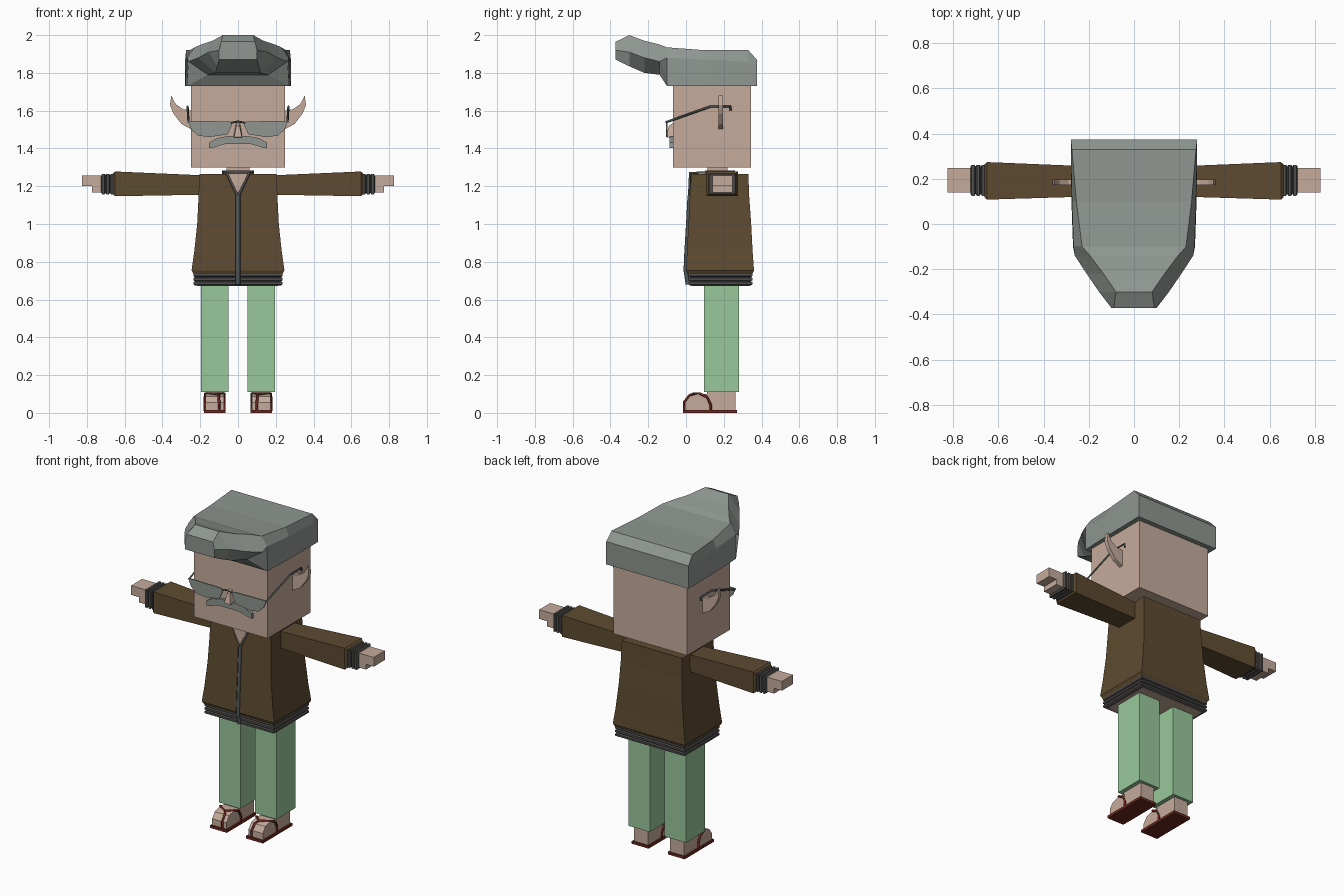
import bpy
import bmesh

cube = bpy.data.objects.get("Cube")
if cube:
    bpy.data.objects.remove(cube, do_unlink=True)


def material(name, red, green, blue):
    linear = [(c / 255) ** 2.2 for c in (red, green, blue)] + [1]
    mat = bpy.data.materials.new(name)
    mat.use_nodes = True
    mat.diffuse_color = linear
    mat.node_tree.nodes["Principled BSDF"].inputs["Base Color"].default_value = linear
    return mat


skin = material("skin", 196, 170, 154)
grey = material("grey hair", 142, 149, 144)
brown = material("brown jacket", 94, 76, 52)
trim = material("dark trim", 80, 78, 77)
green = material("green trousers", 152, 198, 154)
red = material("dark red sandal", 108, 45, 38)
steel = material("spectacle frame", 84, 92, 92)


def loft(name, rings, mat):
    """Skin a row of equal point rings and cap both ends."""
    bm = bmesh.new()
    rows = [[bm.verts.new(p) for p in ring] for ring in rings]
    n = len(rows[0])
    for a, b in zip(rows, rows[1:]):
        for i in range(n):
            j = (i + 1) % n
            bm.faces.new((a[i], a[j], b[j], b[i]))
    bm.faces.new(rows[0])
    bm.faces.new(rows[-1])
    bmesh.ops.recalc_face_normals(bm, faces=bm.faces)
    mesh = bpy.data.meshes.new(name)
    bm.to_mesh(mesh)
    bm.free()
    mesh.materials.append(mat)
    obj = bpy.data.objects.new(name, mesh)
    bpy.context.collection.objects.link(obj)
    return obj


def rect_z(w, y0, y1, z):
    return [(-w, y0, z), (w, y0, z), (w, y1, z), (-w, y1, z)]


def rect_x(x, y0, y1, z0, z1):
    return [(x, y0, z0), (x, y1, z0), (x, y1, z1), (x, y0, z1)]


def box(name, x0, x1, y0, y1, z0, z1, mat):
    return loft(name, [rect_x(x, y0, y1, z0, z1) for x in (x0, x1)], mat)


def plate(name, outline, y0, y1, mat):
    """Extrude an outline of (x, z) points along y."""
    return loft(name, [[(x, y, z) for x, z in outline] for y in (y0, y1)], mat)


def rod(name, points, radius, mat):
    """Four sided rod along a path, converted to a mesh."""
    curve = bpy.data.curves.new(name, "CURVE")
    curve.dimensions = "3D"
    curve.bevel_depth = radius
    curve.bevel_resolution = 0
    curve.use_fill_caps = True
    spline = curve.splines.new("POLY")
    spline.points.add(len(points) - 1)
    for point, co in zip(spline.points, points):
        point.co = (*co, 1)
    curve.materials.append(mat)
    obj = bpy.data.objects.new(name, curve)
    bpy.context.collection.objects.link(obj)
    bpy.ops.object.select_all(action="DESELECT")
    obj.select_set(True)
    bpy.context.view_layer.objects.active = obj
    bpy.ops.object.convert(target="MESH")


# Head, neck and nose
box("head", -.25, .25, -.07, .345, 1.3, 1.76, skin)
box("neck", -.06, .06, .115, .22, 1.2, 1.31, skin)
loft("nose", [
    [(-.025, -.069, 1.455), (.025, -.069, 1.455), (.01, -.069, 1.535), (-.01, -.069, 1.535)],
    [(-.02, -.107, 1.46), (.02, -.107, 1.46), (.008, -.09, 1.52), (-.008, -.09, 1.52)],
], skin)

# Swept hair: y, then half width and height of bottom, side and top
hair = [
    (.375, .28, 1.73, .28, 1.8, .28, 1.87),
    (.33, .28, 1.73, .28, 1.86, .275, 1.92),
    (.1, .277, 1.73, .275, 1.87, .255, 1.92),
    (-.1, .27, 1.73, .268, 1.88, .23, 1.935),
    (-.14, .16, 1.79, .262, 1.86, .195, 1.95),
    (-.22, .12, 1.8, .21, 1.88, .135, 1.97),
    (-.3, .11, 1.835, .155, 1.91, .08, 2.0),
    (-.372, .1, 1.87, .1, 1.92, .09, 1.965),
]
loft("hair", [
    [(-a, y, p), (a, y, p), (b, y, q), (c, y, r), (-c, y, r), (-b, y, q)]
    for y, a, p, b, q, c, r in hair
], grey)

# Moustache
half = [(.05, 1.466), (.11, 1.455), (.152, 1.432), (.155, 1.402), (.13, 1.405), (.07, 1.423)]
plate("moustache", half + [(-x, z) for x, z in reversed(half)], -.087, -.069, grey)

# Jacket body: half width, front, back and height
body = [
    (.235, .01, .35, .735), (.246, 0, .36, .755), (.232, .005, .353, .85),
    (.216, .013, .345, 1), (.209, .02, .335, 1.14), (.205, .028, .33, 1.265),
]
loft("jacket", [rect_z(*ring) for ring in body], brown)
box("jacket_lining", -.215, .215, .03, .335, .672, .74, skin)

# Ribbed waistband
ribs = []
for i in range(3):
    z = .675 + i * .022
    ribs += [rect_z(.228, .02, .343, z), rect_z(.236, .012, .351, z + .005),
             rect_z(.236, .012, .351, z + .017), rect_z(.228, .02, .343, z + .022)]
loft("waistband", ribs, trim)

# Open neck, collar and zip
plate("neck_opening", [(-.052, 1.268), (.052, 1.268), (0, 1.15)], .017, .026, skin)
box("collar", -.085, .085, .1, .26, 1.26, 1.282, trim)
rod("zip", [(0, .02, 1.15), (0, .012, 1), (0, .003, .85), (0, -.001, .755), (0, .01, .68)], .012, steel)

for side, s in (("left", 1), ("right", -1)):
    # Collar edge
    rod(side + "_collar_edge", [(0, .018, 1.145), (s * .058, .022, 1.27), (s * .075, .11, 1.273)], .008, trim)

    # Sleeve widening to the wrist
    loft(side + "_sleeve", [
        rect_x(s * .19, .122, .255, 1.155, 1.258),
        rect_x(s * .65, .108, .274, 1.147, 1.278),
        rect_x(s * .662, .118, .264, 1.157, 1.268),
    ], brown)

    # Ribbed cuff
    cuff = []
    for i in range(3):
        x = .655 + i * .023
        for dx, inset in ((0, .008), (.005, 0), (.018, 0), (.023, .008)):
            cuff.append(rect_x(s * (x + dx), .125 + inset, .262 - inset, 1.157 + inset, 1.266 - inset))
    loft(side + "_cuff", cuff, trim)

    # Hand with a stepped palm
    box(side + "_hand", s * .71, s * .825, .14, .247, 1.2, 1.257, skin)
    box(side + "_palm", s * .71, s * .772, .14, .247, 1.168, 1.201, skin)

    # Pointed ear
    ear = [(.245, 1.5), (.3, 1.53), (.342, 1.585), (.36, 1.63), (.353, 1.68),
           (.33, 1.635), (.29, 1.607), (.245, 1.6)]
    plate(side + "_ear", [(s * x, z) for x, z in ear], .173, .197, skin)

    # Lens, frame and temple
    lens = [(.265, 1.546), (.247, 1.5), (.212, 1.468), (.15, 1.46), (.055, 1.475), (.03, 1.53), (.045, 1.543)]
    plate(side + "_lens", [(s * x, z) for x, z in lens], -.105, -.097, grey)
    rod(side + "_temple", [(s * .262, -.102, 1.54), (s * .267, .13, 1.622),
                           (s * .267, .235, 1.622), (s * .267, .237, 1.6)], .006, steel)

    # Trouser leg
    box(side + "_trouser_leg", s * .05, s * .195, .095, .28, .11, .7, green)

    # Foot with rounded toes
    box(side + "_ankle", s * .075, s * .17, .11, .262, .012, .12, skin)
    toe = [(-.005, .012), (-.005, .055), (.02, .088), (.06, .1), (.12, .1), (.12, .012)]
    loft(side + "_toes", [[(s * x, y, z) for y, z in toe] for x in (.075, .172)], skin)

    # Sandal sole and straps
    box(side + "_sandal_sole", s * .065, s * .18, -.015, .27, 0, .016, red)
    top = (s * .115, .04, .102)
    rod(side + "_toe_strap", [(s * .1, -.01, .015), (s * .1, -.01, .057), (s * .103, .018, .092), top], .007, red)
    for place, x in (("inner", .072), ("outer", .175)):
        rod(side + "_" + place + "_strap", [top, (s * x, .075, .102), (s * x, .112, .083),
                                            (s * x, .13, .045), (s * x, .13, .01)], .007, red)

# Spectacle bridge
rod("spectacle_bridge", [(-.04, -.102, 1.535), (0, -.105, 1.543), (.04, -.102, 1.535)], .005, steel)
